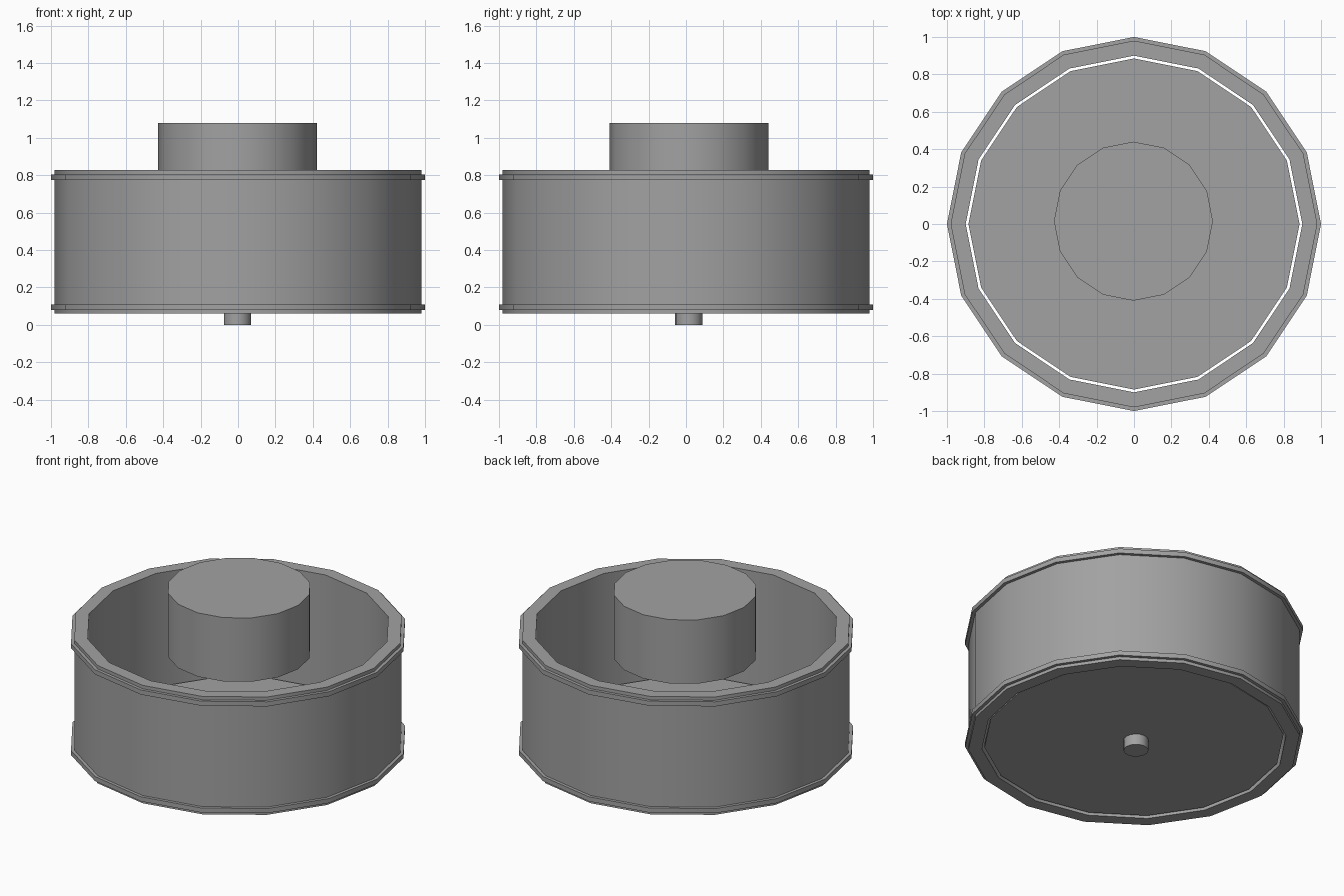
import bpy, bmesh, math

if "Cube" in bpy.data.objects:
    bpy.data.objects.remove(bpy.data.objects["Cube"])

SIDES = 16

# Dark grey shared by all parts
grey = bpy.data.materials.new("dark_grey")
grey.diffuse_color = (0.36, 0.36, 0.36, 1)
grey.use_nodes = True
grey.node_tree.nodes["Principled BSDF"].inputs["Base Color"].default_value = grey.diffuse_color


def revolve(name, profile, centre=(0, 0), closed=False):
    """Spin (radius, z) points into a 16-sided solid; open profiles get end caps."""
    bm = bmesh.new()
    rings = []
    for r, z in profile:
        rings.append([bm.verts.new((centre[0] + r * math.cos(2 * math.pi * i / SIDES),
                                    centre[1] + r * math.sin(2 * math.pi * i / SIDES), z))
                      for i in range(SIDES)])
    pairs = list(zip(rings, rings[1:]))
    if closed:
        pairs.append((rings[-1], rings[0]))
    else:
        bm.faces.new(rings[0][::-1])
        bm.faces.new(rings[-1])
    for a, b in pairs:
        for i in range(SIDES):
            j = (i + 1) % SIDES
            bm.faces.new((a[i], a[j], b[j], b[i]))
    bmesh.ops.recalc_face_normals(bm, faces=bm.faces[:])
    mesh = bpy.data.meshes.new(name)
    bm.to_mesh(mesh)
    bm.free()
    mesh.materials.append(grey)
    obj = bpy.data.objects.new(name, mesh)
    bpy.context.collection.objects.link(obj)
    bpy.ops.object.select_all(action='DESELECT')
    obj.select_set(True)
    bpy.context.view_layer.objects.active = obj
    bpy.ops.object.shade_smooth_by_angle(angle=math.radians(30))
    return obj


# Outer tube with a raised band near each end
revolve("outer_tube", [
    (0.90, 0.06), (0.98, 0.06),
    (0.98, 0.08), (1.00, 0.08), (1.00, 0.11), (0.98, 0.11),
    (0.98, 0.775), (1.00, 0.775), (1.00, 0.805), (0.98, 0.805),
    (0.98, 0.827), (0.90, 0.827)], closed=True)

# Thin floor disc, leaving a narrow gap to the tube
revolve("floor_disc", [(0.885, 0.07), (0.885, 0.095)])

# Raised centre drum
hub = (-0.003, 0.015)
revolve("centre_drum", [(0.425, 0.665), (0.425, 1.08)], hub)

# Small peg under the floor
revolve("bottom_peg", [(0.073, 0.0), (0.073, 0.08)], hub)
